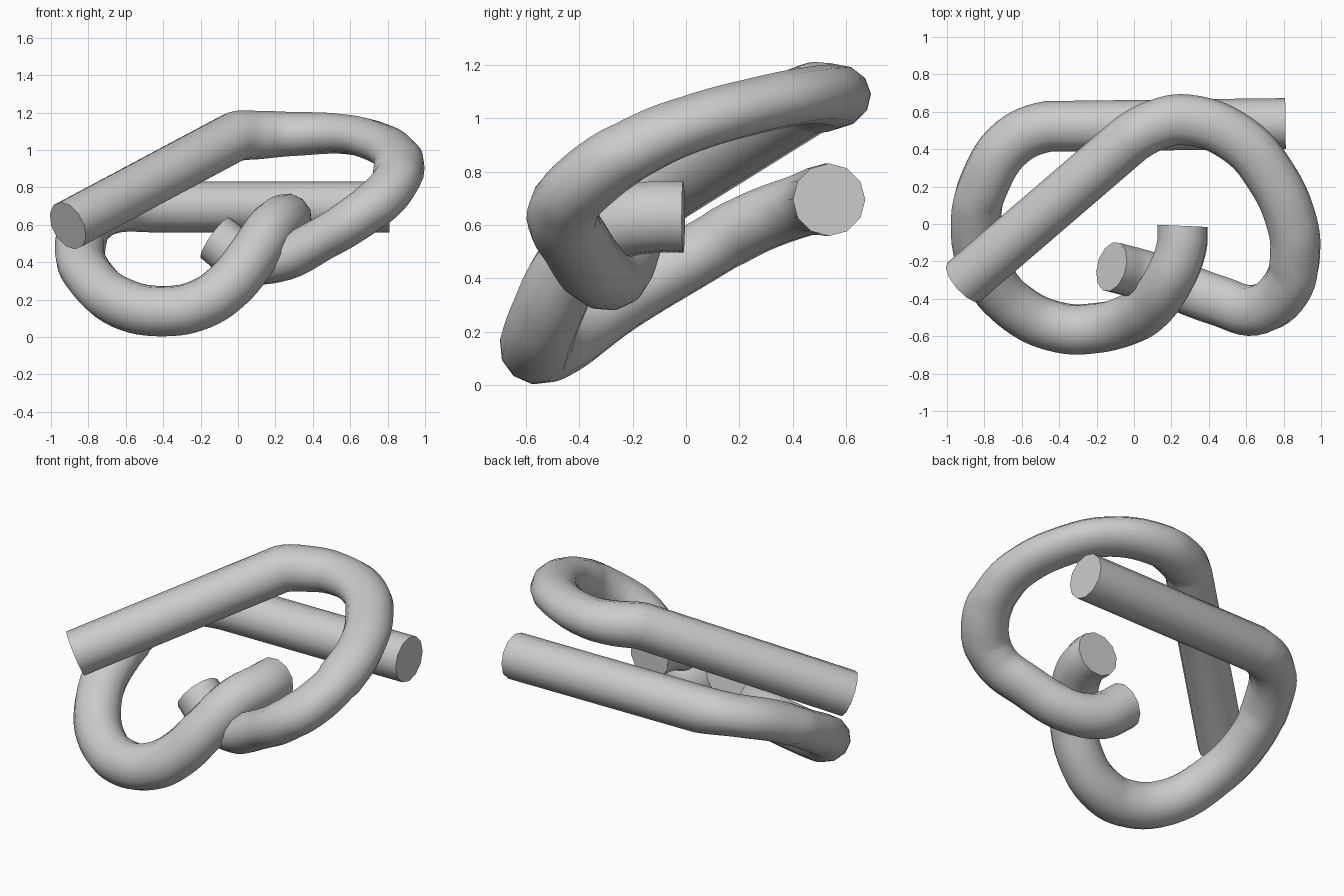
import bpy

if "Cube" in bpy.data.objects:
    bpy.data.objects.remove(bpy.data.objects["Cube"])

grey = bpy.data.materials.new("plain grey")
grey.diffuse_color = (0.6, 0.6, 0.6, 1)
grey.use_nodes = True
grey.node_tree.nodes["Principled BSDF"].inputs["Base Color"].default_value = grey.diffuse_color
SIDES, STEPS = 12, 6


def rope(name, points):
    """Tube through (x, y, z, flatness) points; the first stretch is straight."""
    data = bpy.data.curves.new(name, 'CURVE')
    data.dimensions = '3D'
    data.resolution_u = STEPS
    data.bevel_depth = 0.136
    data.bevel_resolution = 4
    data.use_fill_caps = True
    spline = data.splines.new('BEZIER')
    spline.bezier_points.add(len(points) - 1)
    for p, co in zip(spline.bezier_points, points):
        p.co = co[:3]
        p.handle_left_type = p.handle_right_type = 'AUTO'
    spline.bezier_points[0].handle_right_type = 'VECTOR'
    spline.bezier_points[1].handle_left_type = 'VECTOR'
    obj = bpy.data.objects.new(name, data)
    bpy.context.collection.objects.link(obj)
    data.materials.append(grey)
    bpy.ops.object.select_all(action='DESELECT')
    obj.select_set(True)
    bpy.context.view_layer.objects.active = obj
    bpy.ops.object.convert(target='MESH')
    mesh = bpy.context.object.data

    # Flatten the rings in the bends, where the rope is squashed
    rings = len(mesh.vertices) // SIDES
    last = len(points) - 1
    for r in range(rings):
        ring = mesh.vertices[r * SIDES:(r + 1) * SIDES]
        t = max(0, last - (rings - 1 - r) / STEPS)
        i = min(int(t), last - 1)
        flat = points[i][3] + (points[i + 1][3] - points[i][3]) * (t - i)
        centre = sum((v.co for v in ring[1:]), ring[0].co.copy()) / SIDES
        up = (max(ring, key=lambda v: v.co.z).co - centre).normalized()
        for v in ring:
            v.co -= up * ((v.co - centre).dot(up) * (1 - flat))

    # Smooth all over, caps included
    for e in mesh.edges:
        e.use_edge_sharp = False
    bpy.ops.object.shade_smooth()


# Lower rope: straight tail along the back, loop on the left, hooked end
rope("lower_rope", [
    (0.81, 0.537, 0.695, 1), (-0.46, 0.522, 0.695, 1), (-0.65, 0.44, 0.675, 0.87),
    (-0.79, 0.24, 0.6, 0.85), (-0.845, 0.0, 0.465, 0.87), (-0.79, -0.25, 0.32, 0.92),
    (-0.62, -0.455, 0.18, 1), (-0.39, -0.555, 0.138, 1), (-0.2, -0.556, 0.175, 1),
    (-0.05, -0.52, 0.275, 1), (0.08, -0.44, 0.435, 1), (0.19, -0.29, 0.59, 1),
    (0.255, -0.12, 0.63, 1), (0.26, -0.01, 0.63, 1)])

# Upper rope: slanted tail, loop on the right, end turned up through the other loop
rope("upper_rope", [
    (-0.91, -0.31, 0.595, 1), (-0.02, 0.455, 1.07, 1), (0.12, 0.53, 1.08, 0.95),
    (0.28, 0.557, 1.085, 0.87), (0.56, 0.45, 1.085, 0.78), (0.735, 0.25, 1.045, 0.78),
    (0.84, 0.02, 0.98, 0.8), (0.862, -0.14, 0.915, 0.85), (0.81, -0.35, 0.785, 0.9),
    (0.65, -0.46, 0.65, 0.9), (0.45, -0.41, 0.525, 0.85), (0.2, -0.32, 0.412, 0.9),
    (0.02, -0.265, 0.43, 1), (-0.12, -0.228, 0.53, 1)])
